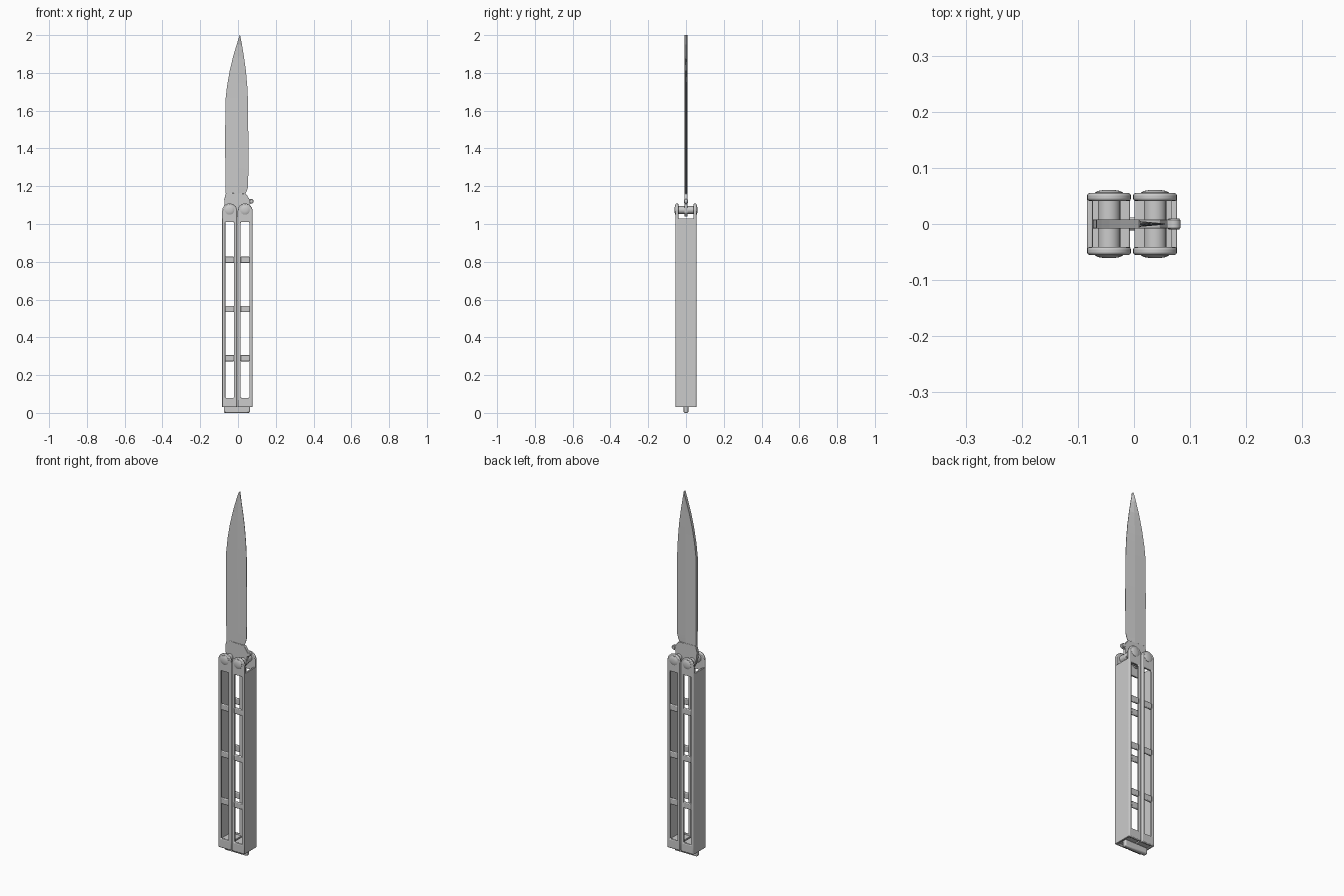
import bpy, bmesh, math

old = bpy.data.objects.get("Cube")
if old:
    bpy.data.objects.remove(old, do_unlink=True)

steel = bpy.data.materials.new("grey steel")
steel.use_nodes = True
GREY = (0.6, 0.6, 0.6, 1)
steel.diffuse_color = GREY
steel.node_tree.nodes["Principled BSDF"].inputs["Base Color"].default_value = GREY


def finish(name, bm, bevel=0, smooth=30):
    bmesh.ops.recalc_face_normals(bm, faces=bm.faces)
    mesh = bpy.data.meshes.new(name)
    bm.to_mesh(mesh)
    bm.free()
    mesh.materials.append(steel)
    ob = bpy.data.objects.new(name, mesh)
    bpy.context.collection.objects.link(ob)
    if bevel:
        mod = ob.modifiers.new("Bevel", "BEVEL")
        mod.width, mod.segments, mod.limit_method = bevel, 2, "ANGLE"
    bpy.ops.object.select_all(action="DESELECT")
    ob.select_set(True)
    bpy.context.view_layer.objects.active = ob
    bpy.ops.object.shade_smooth_by_angle(angle=math.radians(smooth))
    return ob


def box(name, x, y, z, bevel=0.002):
    bm = bmesh.new()
    bmesh.ops.create_cube(bm, size=1)
    for v in bm.verts:
        v.co = [lo + (c + 0.5) * (hi - lo) for c, (lo, hi) in zip(v.co, (x, y, z))]
    return finish(name, bm, bevel)


def thicken(bm, depth):
    """Extrude all flat faces along +y."""
    new = bmesh.ops.extrude_face_region(bm, geom=bm.faces[:])["geom"]
    bmesh.ops.translate(bm, vec=(0, depth, 0),
                        verts=[g for g in new if isinstance(g, bmesh.types.BMVert)])


def lathe_y(name, profile, x, z, sides=24):
    """Spin (radius, y) points about an axis parallel to y."""
    bm = bmesh.new()
    verts = [bm.verts.new((x + r, y, z)) for r, y in profile]
    edges = [bm.edges.new(p) for p in zip(verts, verts[1:])]
    bmesh.ops.spin(bm, geom=verts + edges, cent=(x, 0, z), axis=(0, 1, 0),
                   angle=math.tau, steps=sides)
    bmesh.ops.remove_doubles(bm, verts=bm.verts, dist=0.0001)
    return finish(name, bm)


HALF, RAIL = 0.039, 0.016          # handle half width, window frame width
BASE, SILL, LINTEL, PIVOT = 0.03, 0.08, 1.01, 1.07
OUT, INN = 0.055, 0.041            # outer and inner faces of the side plates


def side_plate(name, cx, y):
    bm = bmesh.new()
    xs = [cx - HALF, cx - HALF + RAIL, cx + HALF - RAIL, cx + HALF]
    rows = [[bm.verts.new((px, y, pz)) for px in xs] for pz in (BASE, SILL, LINTEL)]
    for r in range(2):
        for c in range(3):
            if (r, c) != (1, 1):   # the open window
                bm.faces.new((rows[r][c], rows[r][c + 1], rows[r + 1][c + 1], rows[r + 1][c]))
    # rounded ear around the pivot
    arc = [bm.verts.new((cx + HALF * math.cos(a), y, PIVOT + HALF * math.sin(a)))
           for a in [math.pi * i / 16 for i in range(17)]]
    bm.faces.new(rows[2] + arc)
    thicken(bm, OUT - INN)
    finish(name, bm, 0.004)


# Two channel handles, each open toward the other
for label, cx, out in (("right", -0.0445, -1), ("left", 0.0375, 1)):
    for face, y in (("front", -OUT), ("back", INN)):
        side_plate(f"{label}_handle_{face}_plate", cx, y)
        for i, z in enumerate((0.29, 0.55, 0.81)):
            box(f"{label}_handle_{face}_rung_{i + 1}", (cx - 0.025, cx + 0.025),
                (y + 0.001, y + 0.013), (z - 0.017, z + 0.017), 0.004)
    wall = sorted((cx + out * HALF, cx + out * (HALF - 0.01)))
    box(f"{label}_handle_outer_wall", wall, (-0.053, 0.053), (BASE, 1.03))
    box(f"{label}_handle_end_block", (cx - 0.037, cx + 0.037), (-0.045, 0.045), (0.036, 0.075))
    # domed pivot pin with a thick barrel
    half = [(0, 0.061), (0.01, 0.0605), (0.019, 0.059), (0.025, 0.056), (0.025, 0.05), (0.02, 0.05)]
    lathe_y(f"{label}_pivot_pin", half + [(r, -y) for r, y in reversed(half)], cx, PIVOT + 0.004)

# Latch across the foot of both handles
box("latch_bar", (-0.075, 0.063), (-0.012, 0.012), (0, 0.037), 0.006)

# Tang between the pivots, with the kick on the edge side
bm = bmesh.new()
tang = [(-0.068, 1.07), (-0.05, 1.04), (0.04, 1.04), (0.058, 1.06), (0.06, 1.105),
        (0.075, 1.11), (0.075, 1.13), (0.06, 1.132), (0.046, 1.155), (0.036, 1.16),
        (-0.064, 1.165), (-0.073, 1.13)]
bm.faces.new([bm.verts.new((x, -0.008, z)) for x, z in tang])
thicken(bm, 0.016)
finish("blade_tang", bm, 0.001)
kick = [(0, 0.01), (0.009, 0.01), (0.012, 0.007)]
lathe_y("blade_kick_pin", kick + [(r, -y) for r, y in reversed(kick)], 0.071, 1.12, 16)

# Blade lofted through stations of height, spine x and edge x
stations = [(1.155, -0.064, 0.037), (1.175, -0.066, 0.047), (1.2, -0.066, 0.054),
            (1.4, -0.068, 0.055), (1.65, -0.067, 0.053), (1.73, -0.058, 0.049),
            (1.81, -0.044, 0.042), (1.89, -0.025, 0.031), (1.95, -0.007, 0.021),
            (2.0, 0.009, 0.011)]
bm = bmesh.new()
loops = []
for z, spine, edge in stations:
    mid = min(max(0.0, spine + 0.5 * (edge - spine)), edge)
    ring = [(spine, -0.008), (mid, -0.006), (edge, -0.001),
            (edge, 0.001), (mid, 0.006), (spine, 0.008)]
    loops.append([bm.verts.new((x, y, z)) for x, y in ring])
for a, b in zip(loops, loops[1:]):
    for i in range(6):
        j = (i + 1) % 6
        bm.faces.new((a[i], a[j], b[j], b[i]))
bm.faces.new(loops[0])
bm.faces.new(loops[-1])
finish("blade", bm, 0, 2)
